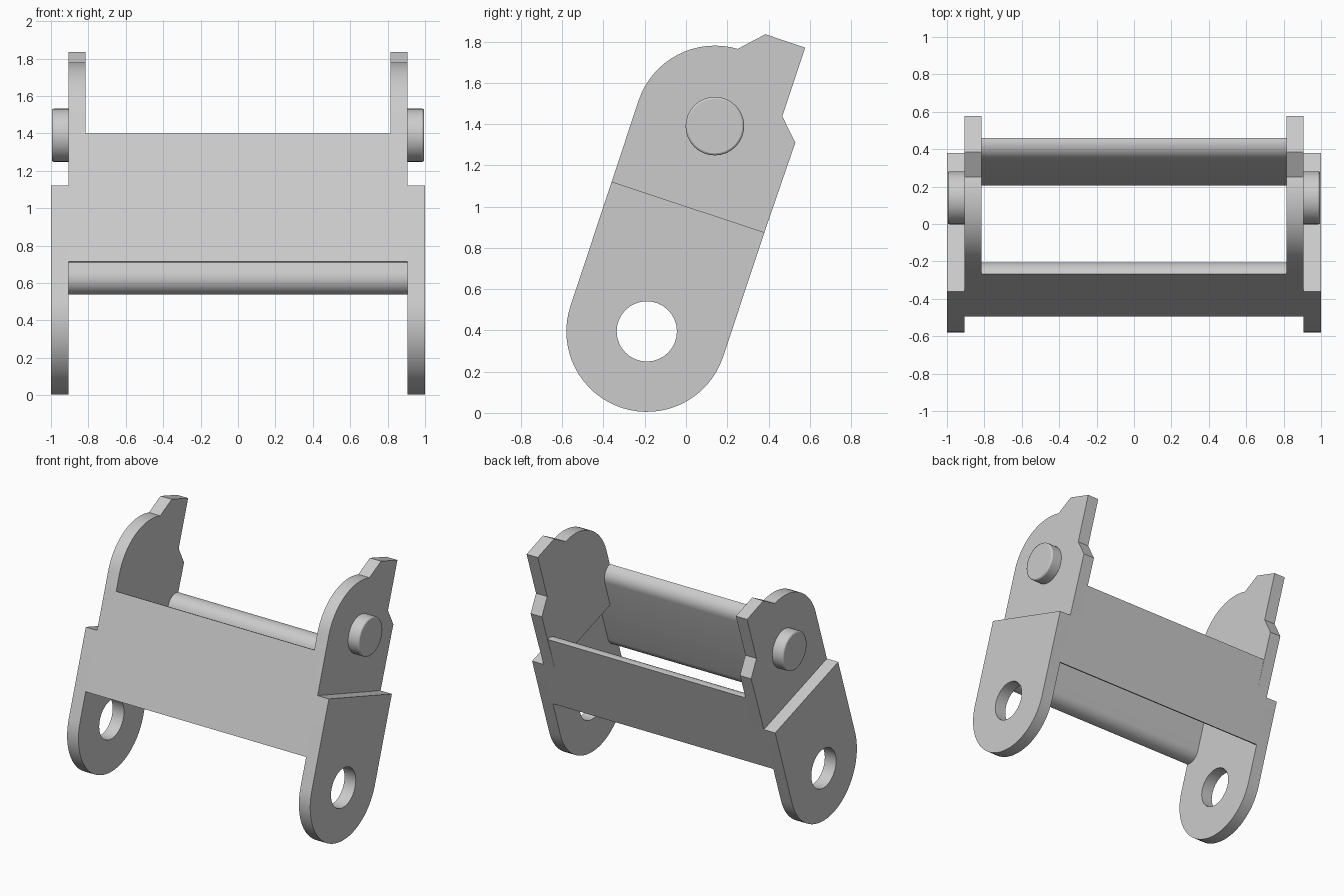
import bpy, bmesh, math
from mathutils import Vector

if "Cube" in bpy.data.objects:
    bpy.data.objects.remove(bpy.data.objects["Cube"])

PIVOT_LOW = Vector((-0.19, 0.395))      # (y, z) of the lower hole
PIVOT_TOP = Vector((0.14, 1.39))        # (y, z) of the upper pin
U = (PIVOT_TOP - PIVOT_LOW).normalized()  # along the link
V = Vector((U.y, -U.x))                   # across the link, towards the back
R, HOLE_R, JOINT = 0.39, 0.146, 0.635
X_IN, X_MID, X_OUT = 0.815, 0.907, 1.0


def pt(s, v):
    return PIVOT_LOW + U * s + V * v


def arc(c, r, a0, a1, n):
    return [c + Vector((math.cos(a), math.sin(a))) * r
            for a in (math.radians(a0 + (a1 - a0) * i / n) for i in range(n + 1))]


def smooth(ob):
    bpy.ops.object.select_all(action='DESELECT')
    ob.select_set(True)
    bpy.context.view_layer.objects.active = ob
    bpy.ops.object.shade_smooth_by_angle(angle=math.radians(30))


def extrude(name, loops, x0, x1):
    """Fill (y, z) outlines, with holes, and extrude them from x0 to x1."""
    cu = bpy.data.curves.new(name, 'CURVE')
    cu.dimensions = '2D'
    cu.fill_mode = 'BOTH'
    cu.extrude = abs(x1 - x0) / 2
    for loop in loops:
        sp = cu.splines.new('POLY')
        sp.points.add(len(loop) - 1)
        for p, co in zip(sp.points, loop):
            p.co = (co[0], co[1], 0, 1)
        sp.use_cyclic_u = True
    ob = bpy.data.objects.new(name, cu)
    bpy.context.collection.objects.link(ob)
    ob.rotation_euler = (math.pi / 2, 0, math.pi / 2)
    ob.location.x = (x0 + x1) / 2
    bpy.ops.object.select_all(action='DESELECT')
    ob.select_set(True)
    bpy.context.view_layer.objects.active = ob
    bpy.ops.object.convert(target='MESH')
    ob = bpy.context.view_layer.objects.active
    bm = bmesh.new()
    bm.from_mesh(ob.data)
    bmesh.ops.remove_doubles(bm, verts=bm.verts, dist=1e-5)
    bmesh.ops.recalc_face_normals(bm, faces=bm.faces)
    bm.to_mesh(ob.data)
    bm.free()
    smooth(ob)
    return ob


tilt = math.degrees(math.atan2(V.y, V.x))

# Outlines: rounded lower plate with hole, upper plate with hooked tip
lower = arc(PIVOT_LOW, R, tilt, tilt - 180, 32) + [pt(JOINT, -R), pt(JOINT, R)]
hole = arc(PIVOT_LOW, HOLE_R, 0, 360, 32)[:-1]
upper = ([pt(JOINT, -R)] + arc(PIVOT_TOP, R, tilt + 180, 73.6, 16)
         + [(0.385, 1.835), (0.578, 1.77), (0.467, 1.437), (0.53, 1.31), pt(JOINT, R)])

for side, sx in (("right", 1), ("left", -1)):
    extrude("outer_plate_" + side, [lower, hole], sx * X_MID, sx * X_OUT)
    extrude("inner_plate_" + side, [upper], sx * X_IN, sx * X_MID)

    # Pin stub with a softened rim
    bpy.ops.mesh.primitive_cylinder_add(
        vertices=32, radius=0.142, depth=0.1, rotation=(0, math.pi / 2, 0),
        location=(sx * 0.945, PIVOT_TOP.x, PIVOT_TOP.y))
    pin = bpy.context.object
    pin.name = "pin_" + side
    bev = pin.modifiers.new("rim", 'BEVEL')
    bev.width, bev.segments = 0.01, 2
    smooth(pin)


# Cross walls: flat outside, ends rounded on the inside
def wall(name, s0, s1, sign):
    t, n = 0.092, 8
    quarter = [math.pi / 2 * i / n for i in range(n + 1)]
    bottom = [pt(s0 + t - t * math.cos(a), sign * (R - t * math.sin(a))) for a in quarter]
    top = [pt(s1 - t + t * math.cos(a), sign * (R - t * math.sin(a))) for a in reversed(quarter)]
    extrude(name, [bottom + top], -X_MID, X_MID)


wall("front_wall", 0.208, 0.929, -1)
wall("back_wall", 0.282, 0.889, 1)
